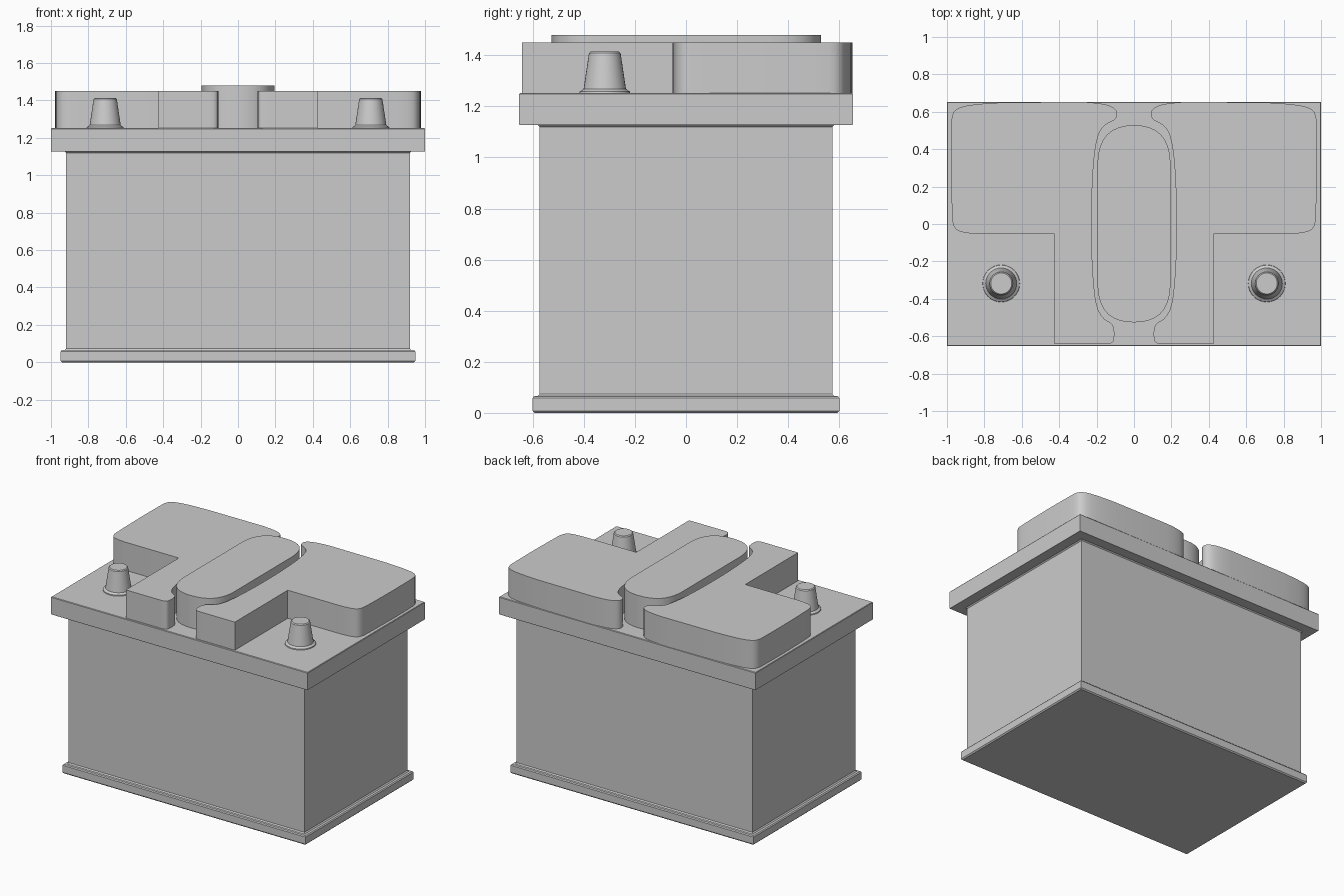
import bpy, bmesh, math
from mathutils import Vector
from mathutils.geometry import interpolate_bezier

if "Cube" in bpy.data.objects:
    bpy.data.objects.remove(bpy.data.objects["Cube"])


def loft(name, rings, mirror=False):
    """Skin a list of equal-length closed rings and cap both ends."""
    bm = bmesh.new()
    loops = [[bm.verts.new(p) for p in ring] for ring in rings]
    n = len(loops[0])
    for a, b in zip(loops, loops[1:]):
        for i in range(n):
            j = (i + 1) % n
            bm.faces.new((a[i], a[j], b[j], b[i]))
    bm.faces.new(loops[0][::-1])
    bm.faces.new(loops[-1])
    bmesh.ops.recalc_face_normals(bm, faces=bm.faces[:])
    me = bpy.data.meshes.new(name)
    bm.to_mesh(me)
    bm.free()
    ob = bpy.data.objects.new(name, me)
    bpy.context.collection.objects.link(ob)
    if mirror:
        mod = ob.modifiers.new("mirror", 'MIRROR')
        mod.use_axis[0] = True
        origin = bpy.data.objects.get("mirror_center")
        if origin:
            mod.mirror_object = origin
    bpy.ops.object.select_all(action='DESELECT')
    ob.select_set(True)
    bpy.context.view_layer.objects.active = ob
    bpy.ops.object.shade_smooth_by_angle(angle=math.radians(30))
    return ob


def rect(hx, hy, z):
    return [(-hx, -hy, z), (hx, -hy, z), (hx, hy, z), (-hx, hy, z)]


def circle(x, y, r, z, n=32):
    return [(x + r * math.cos(2 * math.pi * i / n),
             y + r * math.sin(2 * math.pi * i / n), z) for i in range(n)]


def outline(start, segments, steps=9):
    """2D path: each segment is a straight end point or a cubic (h1, h2, end)."""
    pts = [Vector((*start, 0))]
    for s in segments:
        if len(s) == 2:
            pts.append(Vector((*s, 0)))
        else:
            h1, h2, end = (Vector((*p, 0)) for p in s)
            pts += interpolate_bezier(pts[-1], h1, h2, end, steps)[1:]
    return pts


def at_height(pts, z):
    return [(p.x, p.y, z) for p in pts]


# Case with foot flange and a small flare under the lid
loft("battery_case", [rect(0.94, 0.593, 0), rect(0.948, 0.6, 0.008),
                      rect(0.948, 0.6, 0.058), rect(0.942, 0.595, 0.065),
                      rect(0.926, 0.58, 0.066), rect(0.919, 0.573, 0.074),
                      rect(0.919, 0.573, 1.12), rect(0.93, 0.583, 1.13)])

# Lid plate
loft("lid", [rect(0.998, 0.651, 1.127), rect(1.0, 0.653, 1.13),
             rect(1.0, 0.653, 1.248), rect(0.997, 0.65, 1.252)])

# Raised cover block, mirrored left and right
block = outline((0.425, -0.642), [
    (0.425, -0.053), (0.84, -0.053),
    ((0.94, -0.046), (0.967, -0.04), (0.972, 0.03)),
    ((0.978, 0.2), (0.98, 0.4), (0.975, 0.56)),
    ((0.968, 0.625), (0.94, 0.638), (0.70, 0.65)),
    (0.27, 0.652),
    ((0.19, 0.648), (0.09, 0.64), (0.09, 0.59)),
    ((0.09, 0.535), (0.15, 0.56), (0.185, 0.49)),
    ((0.21, 0.43), (0.222, 0.3), (0.226, 0.1)),
    ((0.23, -0.1), (0.222, -0.3), (0.205, -0.41)),
    ((0.175, -0.56), (0.105, -0.49), (0.105, -0.58)),
    ((0.105, -0.64), (0.11, -0.642), (0.17, -0.642)),
])
loft("cover_block", [at_height(block, 1.25), at_height(block, 1.45)], mirror=True)

# Central handle bar
bar = outline((0.195, -0.33), [
    (0.195, 0.33),
    ((0.19, 0.47), (0.12, 0.528), (0, 0.528)),
    ((-0.12, 0.528), (-0.19, 0.47), (-0.195, 0.33)),
    (-0.195, -0.33),
    ((-0.19, -0.47), (-0.12, -0.526), (0, -0.526)),
    ((0.12, -0.526), (0.19, -0.47), (0.195, -0.33)),
])[:-1]
loft("center_bar", [at_height(bar, 1.25), at_height(bar, 1.48)])

# Tapered terminal posts with a base collar
loft("terminal_post", [circle(0.71, -0.318, r, z) for r, z in (
    (0.1, 1.25), (0.098, 1.258), (0.088, 1.264), (0.083, 1.268),
    (0.062, 1.408), (0.056, 1.414))], mirror=True)
